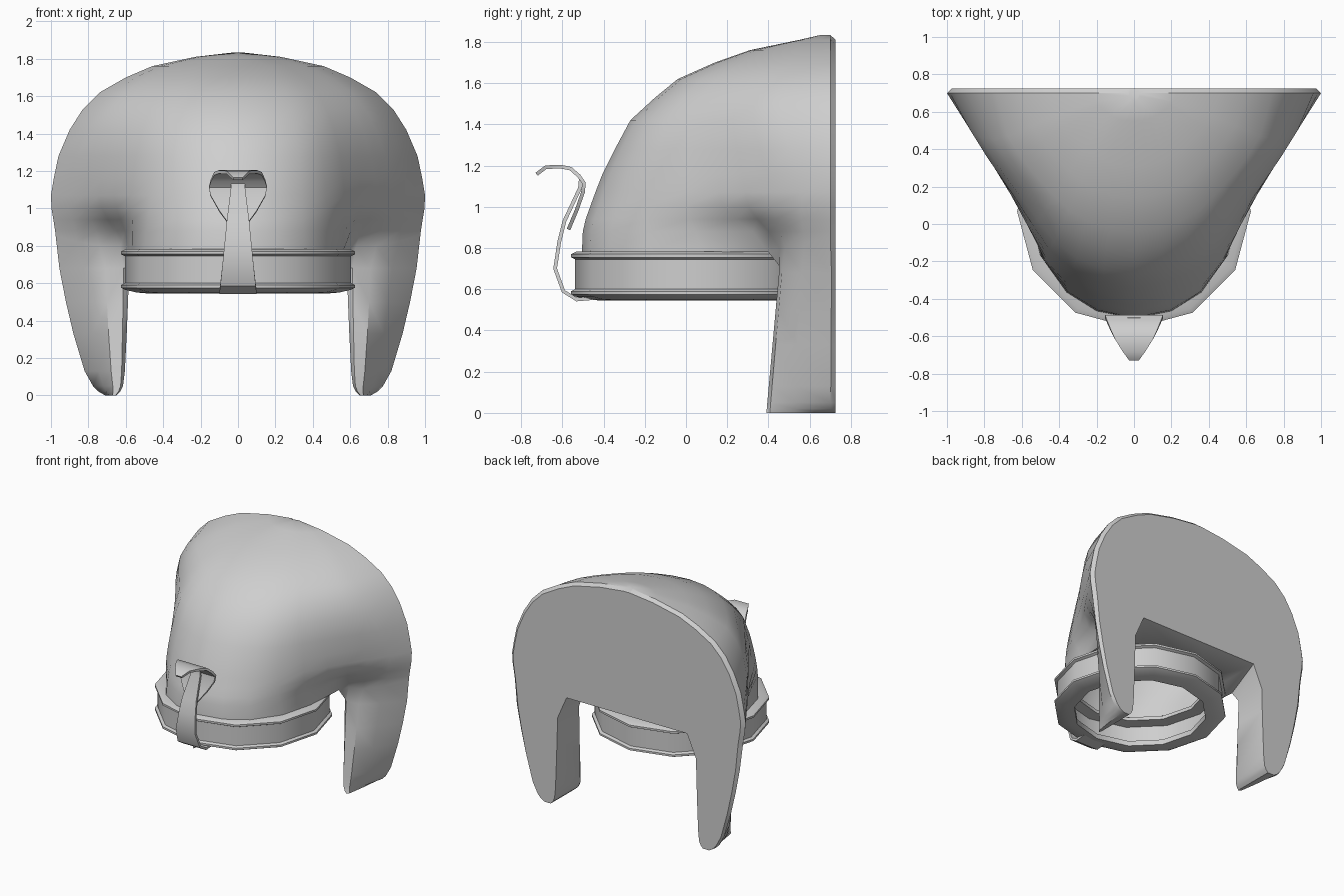
import bpy, bmesh, math

cube = bpy.data.objects.get("Cube")
if cube:
    bpy.data.objects.remove(cube)

grey = bpy.data.materials.new("plain grey")
grey.use_nodes = True
grey.diffuse_color = (0.62, 0.62, 0.62, 1)
grey.node_tree.nodes["Principled BSDF"].inputs["Base Color"].default_value = grey.diffuse_color


def skin(bm, rows):
    """Bridge a list of equal closed vertex loops."""
    for a, b in zip(rows, rows[1:]):
        for i in range(len(a)):
            j = (i + 1) % len(a)
            bm.faces.new((a[i], a[j], b[j], b[i]))


def add_loops(bm, loops):
    return [[bm.verts.new(p) for p in loop] for loop in loops]


def finish(name, bm, angle=36):
    """Turn the bmesh into a smooth-shaded object that keeps hard edges."""
    bmesh.ops.recalc_face_normals(bm, faces=bm.faces)
    mesh = bpy.data.meshes.new(name)
    bm.to_mesh(mesh)
    bm.free()
    mesh.materials.append(grey)
    ob = bpy.data.objects.new(name, mesh)
    bpy.context.collection.objects.link(ob)
    bpy.ops.object.select_all(action='DESELECT')
    ob.select_set(True)
    bpy.context.view_layer.objects.active = ob
    bpy.ops.object.shade_smooth_by_angle(angle=math.radians(angle))
    return ob


BACK = 0.725
RING_Y = 0.067

# Hood: horizontal arches that change from a cap with shoulders to a wide fan
shoulder = [(0, -.505), (.2, -.465), (.36, -.365), (.5, -.17), (.565, .08),
            (.585, .40), (.63, .455), (.74, .48), (.86, .575), (.975, .70)]
fan = [(0, 1), (.18, .965), (.34, .89), (.47, .775), (.57, .62),
       (.66, .475), (.74, .36), (.82, .25), (.91, .125), (1, 0)]
levels = [(.78, .975, -.505), (.88, .985, -.49), (.94, .995, -.475), (1, 1, -.46),
          (1.07, 1, -.44), (1.16, .985, -.405), (1.28, .96, -.345), (1.42, .9, -.27),
          (1.53, .83, -.15), (1.62, .74, -.04), (1.7, .6, .14), (1.76, .46, .31),
          (1.81, .23, .55), (1.833, .03, .65)]


def arch(level, width, front):
    t = min((level - .78) / .28, 1)
    w = t * t * (3 - 2 * t)
    roundness = .65 * min(max((level - 1.1) / .5, 0), 1)
    half = []
    for (sx, sy), (u, d) in zip(shoulder, fan):
        d += roundness * (math.sqrt(1 - u * u) - d)
        x = sx + (u * width - sx) * w
        y = sy + (.70 - d * (.70 - front) - sy) * w
        # the lower hem rises towards the back
        lift = .075 * min(max((y - .4) / .3, 0), 1) if level == levels[0][0] else 0
        half.append((x, y, level + lift))
    rim_x, _, rim_z = half[-1]
    z = 1 + (rim_z - 1) * .975 if rim_z > 1 else rim_z
    half += [(rim_x * .975, BACK, z), (rim_x * .53, BACK, z), (0, BACK, z)]
    return half + [(-x, y, z) for x, y, z in reversed(half[1:-1])]


bm = bmesh.new()
rows = add_loops(bm, [arch(*lv) for lv in levels])
skin(bm, rows)
bm.faces.new(rows[-1])

# Side lappets: hanging flaps that grow out of the hem of the hood
flap_section = [(0, .9), (.08, 1), (.34, .95), (.65, .6), (1, .07), (.94, 0), (.03, 0)]
flap_levels = [(.68, .582, .955), (.5, .588, .92), (.33, .595, .88), (.13, .605, .82),
               (.05, .615, .775), (.02, .63, .745), (0, .65, .71)]
hem = rows[0]
for side in (1, -1):
    loops = []
    for z, inner, outer in flap_levels:
        front = .39 + .09 * z
        loops.append([(side * (inner + f * (outer - inner)), BACK - g * (BACK - front), z)
                      for f, g in flap_section])
    flap = [[hem[side * i] for i in range(5, 12)]] + add_loops(bm, loops)
    skin(bm, flap)
    bm.faces.new(flap[-1])

# Underside: closes the hem down to a round opening over the headband
edge = [hem[i] for i in (0, 1, 2, 3, 4, 5, 11, 12, -11, -5, -4, -3, -2, -1)]
opening = []
for v in edge:
    a = math.atan2(v.co.x, RING_Y - v.co.y)
    opening.append((.51 * math.sin(a), RING_Y - .51 * math.cos(a), .783))
skin(bm, [edge] + add_loops(bm, [opening]))
hood = finish("hood_with_lappets", bm)
shell = hood.modifiers.new("shell", 'SOLIDIFY')
shell.thickness = .015
shell.offset = -1

# Headband: twelve-sided ring with raised lips and inner flanges
band = [(.48, .545), (.54, .55), (.605, .565), (.625, .575), (.625, .59), (.605, .6),
        (.605, .745), (.625, .755), (.625, .77), (.6, .782), (.48, .782),
        (.48, .755), (.57, .75), (.57, .59), (.48, .585)]
bm = bmesh.new()
rows = add_loops(bm, [[(r * math.sin(a), RING_Y - r * math.cos(a), z) for r, z in band]
                      for a in (k * math.tau / 12 for k in range(12))])
skin(bm, rows + rows[:1])
finish("headband", bm)


def ribbon(name, path, thick=.018):
    """Thin strip along a side-on path of (y, z, half width)."""
    loops = []
    for i, (y, z, w) in enumerate(path):
        a, b = path[max(i - 1, 0)], path[min(i + 1, len(path) - 1)]
        dy, dz = b[0] - a[0], b[1] - a[1]
        n = math.hypot(dy, dz)
        oy, oz = -dz / n * thick / 2, dy / n * thick / 2
        loops.append([(-w, y + oy, z + oz), (w, y + oy, z + oz),
                      (w, y - oy, z - oz), (-w, y - oy, z - oz)])
    bm = bmesh.new()
    rows = add_loops(bm, loops)
    skin(bm, rows)
    bm.faces.new(rows[0])
    bm.faces.new(rows[-1])
    finish(name, bm)


# Brow ornament: rising strap and curled hood
ribbon("ornament_strap", [(-.44, .558, .1), (-.53, .55, .1), (-.595, .59, .095),
                          (-.635, .7, .083), (-.615, .83, .07), (-.59, .93, .06),
                          (-.515, 1.09, .04), (-.51, 1.14, .035)])
ribbon("ornament_hood", [(-.57, .89, .03), (-.53, .985, .1), (-.5, 1.07, .148),
                         (-.495, 1.115, .155), (-.52, 1.15, .145), (-.56, 1.185, .128),
                         (-.61, 1.195, .105), (-.68, 1.192, .06), (-.725, 1.158, .025)])
